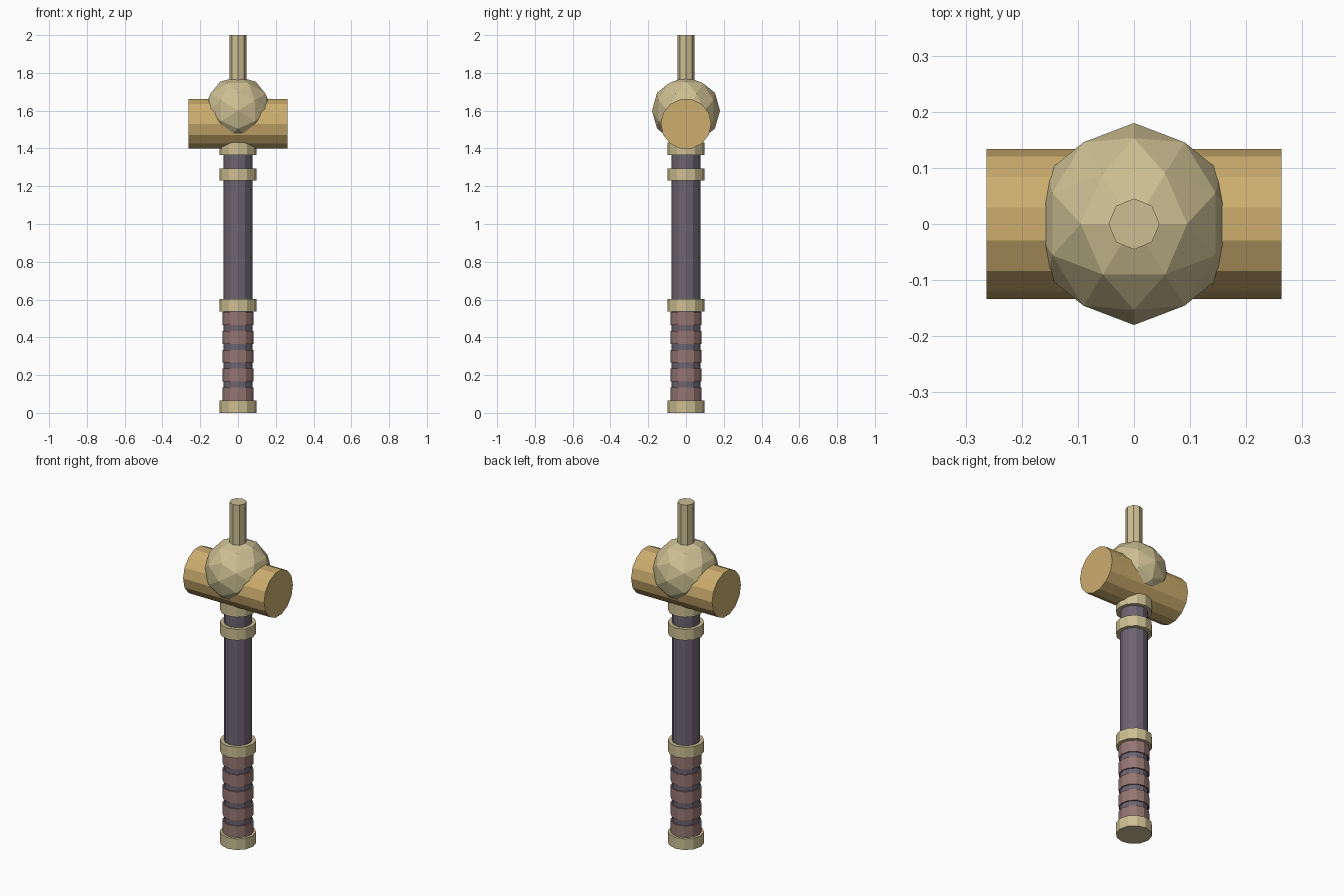
import bpy
from math import radians, pi

cube = bpy.data.objects.get("Cube")
if cube:
    bpy.data.objects.remove(cube)


def material(name, rgb):
    """Flat material from 0-255 screen colour, converted to linear."""
    lin = [((c / 255 + 0.055) / 1.055) ** 2.4 for c in rgb]
    m = bpy.data.materials.new(name)
    m.use_nodes = True
    m.diffuse_color = (*lin, 1)
    m.node_tree.nodes["Principled BSDF"].inputs["Base Color"].default_value = (*lin, 1)
    return m


brass = material("pale brass", (204, 191, 146))
gold = material("warm gold", (204, 173, 110))
iron = material("violet iron", (108, 100, 113))
leather = material("red leather", (150, 118, 113))


def finish(name, mat):
    ob = bpy.context.object
    ob.name = name
    ob.data.materials.append(mat)
    return ob


def post(name, mat, sides, radius, low, high):
    """Upright flat-sided cylinder between two heights."""
    bpy.ops.mesh.primitive_cylinder_add(
        vertices=sides, radius=radius, depth=high - low, location=(0, 0, (low + high) / 2))
    return finish(name, mat)


# Handle shaft
post("shaft", iron, 12, 0.076, 0.02, 1.45)

# Brass collars along the shaft
for name, low in (("pommel", 0), ("grip_collar", 0.538),
                  ("upper_collar", 1.23), ("head_collar", 1.366)):
    post(name, brass, 12, 0.097, low, low + 0.065)

# Leather grip bands
for i in range(5):
    mid = 0.1 * (i + 1)
    post(f"grip_band_{i + 1}", leather, 12, 0.083, mid - 0.034, mid + 0.034)

# Hammer head lying along x
bpy.ops.mesh.primitive_cylinder_add(
    vertices=14, radius=0.134, depth=0.526, location=(0, 0, 1.53), rotation=(0, pi / 2, 0))
finish("hammer_head", gold)

# Faceted ball, turned so that an edge lies across its top
bpy.ops.mesh.primitive_ico_sphere_add(
    subdivisions=2, radius=0.18, location=(0, 0, 1.6), rotation=(0, radians(-31.717), 0))
finish("faceted_ball", brass)

# Top spike
post("top_spike", brass, 8, 0.0455, 1.7, 2.0)
